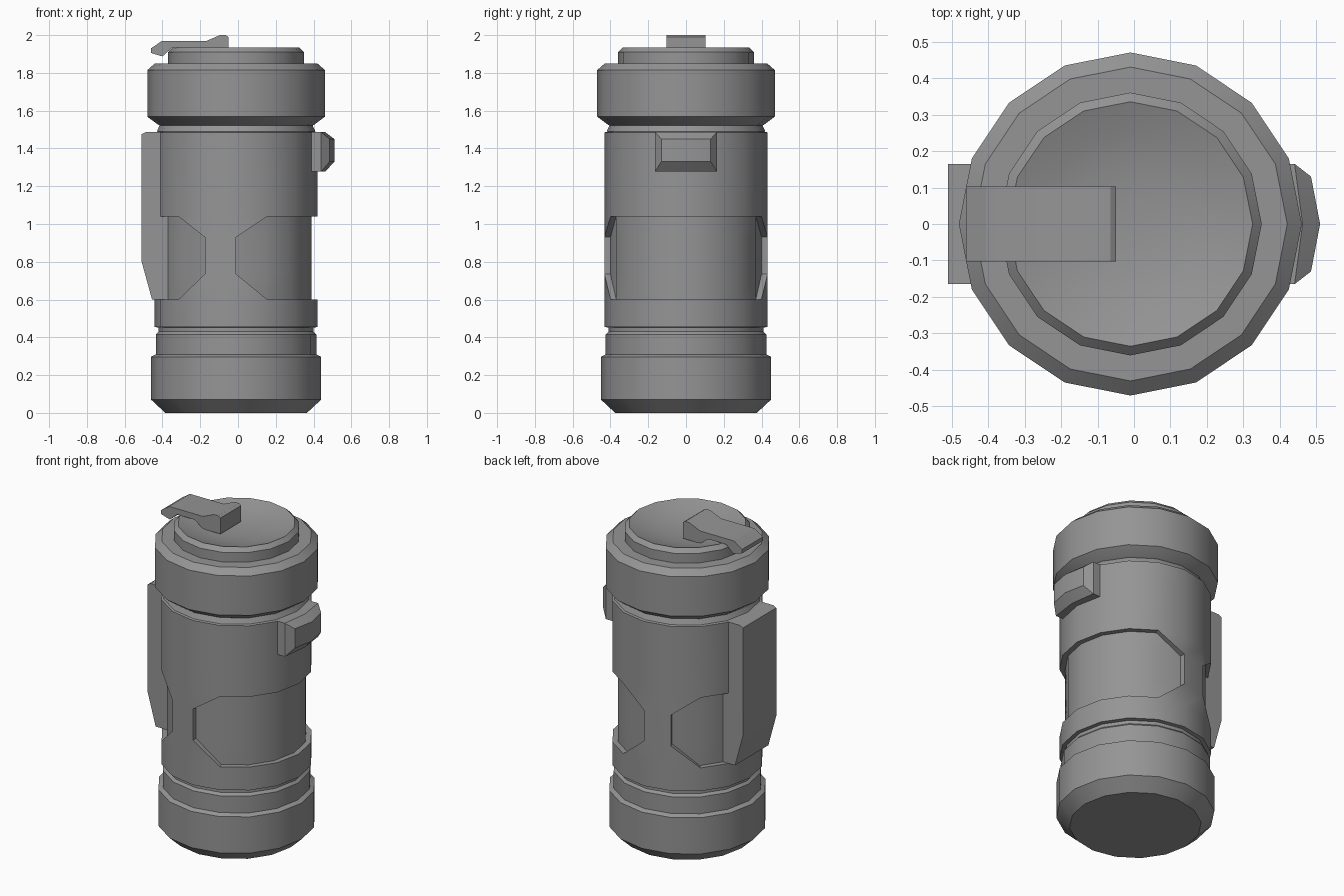
import bpy, bmesh, math
from mathutils import Vector

cube = bpy.data.objects.get("Cube")
if cube:
    bpy.data.objects.remove(cube)

SIDES, CX = 16, -0.01
BODY_R, FLOOR_R = 0.432, 0.40

grey = bpy.data.materials.new("grey metal")
grey.use_nodes = True
grey.diffuse_color = (0.3, 0.3, 0.3, 1)
grey.node_tree.nodes["Principled BSDF"].inputs["Base Color"].default_value = (0.3, 0.3, 0.3, 1)


def finish(bm, name):
    bmesh.ops.recalc_face_normals(bm, faces=bm.faces)
    mesh = bpy.data.meshes.new(name)
    bm.to_mesh(mesh)
    bm.free()
    mesh.materials.append(grey)
    ob = bpy.data.objects.new(name, mesh)
    bpy.context.collection.objects.link(ob)
    bpy.ops.object.select_all(action='DESELECT')
    ob.select_set(True)
    bpy.context.view_layer.objects.active = ob
    bpy.ops.object.shade_smooth_by_angle(angle=math.radians(29))
    return ob


def ring(bm, r, z):
    return [bm.verts.new((CX + r * math.cos(math.tau * i / SIDES),
                          r * math.sin(math.tau * i / SIDES), z)) for i in range(SIDES)]


def lathe(name, profile):
    """Turn a (radius, height) profile, closing both ends."""
    bm = bmesh.new()
    rings = [ring(bm, r, z) for r, z in profile]
    for a, b in zip(rings, rings[1:]):
        for i in range(SIDES):
            j = (i + 1) % SIDES
            bm.faces.new((a[i], a[j], b[j], b[i]))
    bm.faces.new(rings[0][::-1])
    bm.faces.new(rings[-1])
    return finish(bm, name)


def slab(name, outline, half):
    """Extrude an (x, z) outline to both sides of y = 0."""
    bm = bmesh.new()
    face = bm.faces.new([bm.verts.new((x, -half, z)) for x, z in outline])
    geo = bmesh.ops.extrude_face_region(bm, geom=[face])["geom"]
    bmesh.ops.translate(bm, vec=(0, 2 * half, 0),
                        verts=[v for v in geo if isinstance(v, bmesh.types.BMVert)])
    return finish(bm, name)


def make_body():
    """Main tube with two chamfer-cornered side recesses."""
    bm = bmesh.new()
    heights = [0.455, 0.6, 0.735, 0.93, 1.04, 1.485]
    rings = [ring(bm, BODY_R, z) for z in heights]
    recess = []
    for row, (a, b) in enumerate(zip(rings, rings[1:])):
        for i in range(SIDES):
            j = (i + 1) % SIDES
            quad = [a[i], a[j], b[j], b[i]]
            # signed column distance from the recess on this side
            right = i < 4 or i >= 12
            mid, half = (0, 4) if right else (8, 3)
            off = (i + 0.5 - mid + 8) % 16 - 8
            inside = abs(off) < half and 1 <= row <= 3
            if inside and row != 2 and abs(off) > half - 1:
                # corner cell: the outer corner stays on the tube
                outer = {(1, False): 0, (1, True): 1, (3, True): 2, (3, False): 3}[(row, off > 0)]
                q = quad[outer:] + quad[:outer]
                bm.faces.new((q[0], q[1], q[3]))
                recess.append(bm.faces.new((q[1], q[2], q[3])))
            else:
                f = bm.faces.new(quad)
                if inside:
                    recess.append(f)
    # sink each recess separately so that the shared front and back points stay clean
    groups = [[f for f in recess if (f.calc_center_median().x > CX) == s] for s in (True, False)]
    for faces in groups:
        geo = bmesh.ops.extrude_face_region(bm, geom=faces)["geom"]
        for v in geo:
            if isinstance(v, bmesh.types.BMVert):
                v.co.x = CX + (v.co.x - CX) * FLOOR_R / BODY_R
                v.co.y *= FLOOR_R / BODY_R
        bmesh.ops.delete(bm, geom=[f for f in faces if f.is_valid], context='FACES')
    # lips that close the tube onto the core
    for outer, z in ((rings[0], 0.45), (rings[-1], 1.492)):
        inner = ring(bm, 0.40, z)
        for i in range(SIDES):
            j = (i + 1) % SIDES
            bm.faces.new((outer[i], outer[j], inner[j], inner[i]))
    return finish(bm, "body_tube")


make_body()

# Turned parts
lathe("base_cap", [(0.375, 0), (0.45, 0.07), (0.45, 0.297), (0.425, 0.31),
                   (0.425, 0.415), (0.41, 0.43), (0.41, 0.453), (0.38, 0.453)])
lathe("collar_and_lid", [(0.38, 1.48), (0.42, 1.49), (0.405, 1.522), (0.415, 1.527), (0.47, 1.568),
                         (0.47, 1.815), (0.43, 1.85), (0.36, 1.85), (0.36, 1.91),
                         (0.335, 1.935), (0.25, 1.905), (0.16, 1.887), (0.07, 1.878)])

# Side plate on the right, and the lever on the lid
slab("side_plate", [(-0.37, 0.6), (-0.455, 0.6), (-0.51, 0.8), (-0.51, 1.475),
                    (-0.49, 1.486), (-0.37, 1.486)], 0.165)
slab("lid_lever", [(-0.46, 1.905), (-0.46, 1.93), (-0.405, 1.968), (-0.17, 1.968), (-0.095, 2.0),
                   (-0.065, 2.0), (-0.05, 1.99), (-0.05, 1.89), (-0.17, 1.89), (-0.23, 1.932),
                   (-0.35, 1.932), (-0.40, 1.887)], 0.103)

# Latch button on the left: three curved layers, the last one tapered
bm = bmesh.new()
layers = []
for x_side, x_mid, half, low, high in ((0.385, 0.40, 0.165, 1.277, 1.486),
                                       (0.44, 0.462, 0.165, 1.277, 1.486),
                                       (0.485, 0.51, 0.13, 1.33, 1.45)):
    points = [(x_side, -half, low), (x_mid, 0, low), (x_side, half, low),
              (x_side, half, high), (x_mid, 0, high), (x_side, -half, high)]
    layers.append([bm.verts.new(Vector(p)) for p in points])
for a, b in zip(layers, layers[1:]):
    for i in range(6):
        j = (i + 1) % 6
        bm.faces.new((a[i], a[j], b[j], b[i]))
for end in (layers[0], layers[-1]):
    bm.faces.new((end[0], end[1], end[4], end[5]))
    bm.faces.new((end[1], end[2], end[3], end[4]))
finish(bm, "latch_button")
